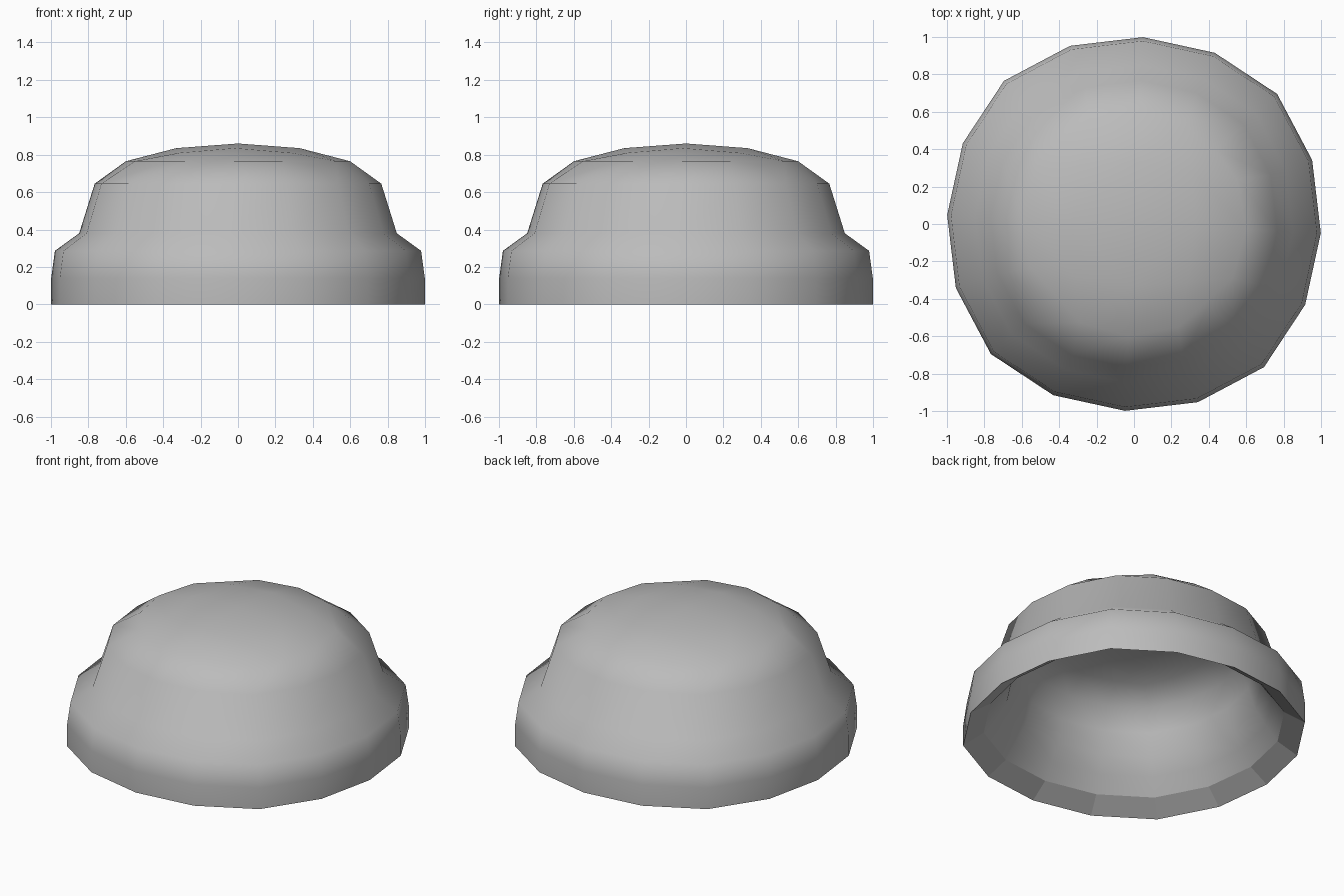
import bpy, bmesh, math

if "Cube" in bpy.data.objects:
    bpy.data.objects.remove(bpy.data.objects["Cube"])

SIDES = 16
TURN = math.radians(-2.75)
SQUARE = [1.0, 1.012, 1.034, 1.012]   # slightly squared circle

# outer profile (radius, height) from the rim up, and cap ring / apex
OUTER = [(1.0, 0.0), (1.0, 0.14), (0.98, 0.286), (0.85, 0.38), (0.767, 0.645), (0.6, 0.765)]
OUTER_CAP = (0.33, 0.835, 0.86)
INNER = [(0.88, 0.08), (0.81, 0.18), (0.745, 0.28), (0.70, 0.42), (0.64, 0.56), (0.50, 0.645)]
INNER_CAP = (0.28, 0.695, 0.715)

bm = bmesh.new()


def ring(r, z, cap=False):
    """One 16-sided ring; the cap ring has its corners pulled in and down."""
    verts = []
    for i in range(SIDES):
        k = i % 4
        a, s, drop = TURN + i * math.tau / SIDES, SQUARE[k], 0
        if cap:
            a += math.radians((0, 3.5, 0, -3.5)[k])
            s, drop = (1, 1, 0.985, 1)[k], (0, 0, 0.022, 0)[k]
        verts.append(bm.verts.new((r * s * math.cos(a), r * s * math.sin(a), z - drop)))
    return verts


def bridge(a, b, smooth=True):
    for i in range(SIDES):
        j = (i + 1) % SIDES
        bm.faces.new((a[i], a[j], b[j], b[i])).smooth = smooth


def shell(profile, cap):
    """Stacked rings closed by a 4 x 4 grid of quads."""
    rings = [ring(r, z, (r, z) == profile[-1]) for r, z in profile]
    for a, b in zip(rings, rings[1:]):
        bridge(a, b)
    r, z, top = cap
    outer = rings[-1]
    mid = []
    for k in range(8):
        a = TURN + k * math.pi / 4
        rr, zz = (r, z) if k % 2 == 0 else (r * 1.28, z - 0.025)
        mid.append(bm.verts.new((rr * math.cos(a), rr * math.sin(a), zz)))
    apex = bm.verts.new((0, 0, top))
    for q in range(4):
        o = [outer[(4 * q + i) % SIDES] for i in range(5)]
        m = [mid[(2 * q + i) % 8] for i in range(3)]
        for quad in ((o[0], o[1], m[1], m[0]), (o[1], o[2], o[3], m[1]),
                     (o[3], o[4], m[2], m[1]), (m[0], m[1], m[2], apex)):
            bm.faces.new(quad).smooth = True
    return rings[0]


# dome outside, hollow inside, faceted sloping rim between them
outside = shell(OUTER, OUTER_CAP)
inside = shell(INNER, INNER_CAP)
bridge(outside, inside, smooth=False)
bmesh.ops.recalc_face_normals(bm, faces=bm.faces)

# keep the rim edges crisp
for edge in bm.edges:
    if any(not f.smooth for f in edge.link_faces):
        edge.smooth = False

mesh = bpy.data.meshes.new("dome_cap")
bm.to_mesh(mesh)
bm.free()
dome = bpy.data.objects.new("dome_cap", mesh)
bpy.context.collection.objects.link(dome)

# mid grey
grey = bpy.data.materials.new("mid_grey")
grey.diffuse_color = (0.5, 0.5, 0.5, 1)
grey.use_nodes = True
grey.node_tree.nodes["Principled BSDF"].inputs["Base Color"].default_value = grey.diffuse_color
mesh.materials.append(grey)
